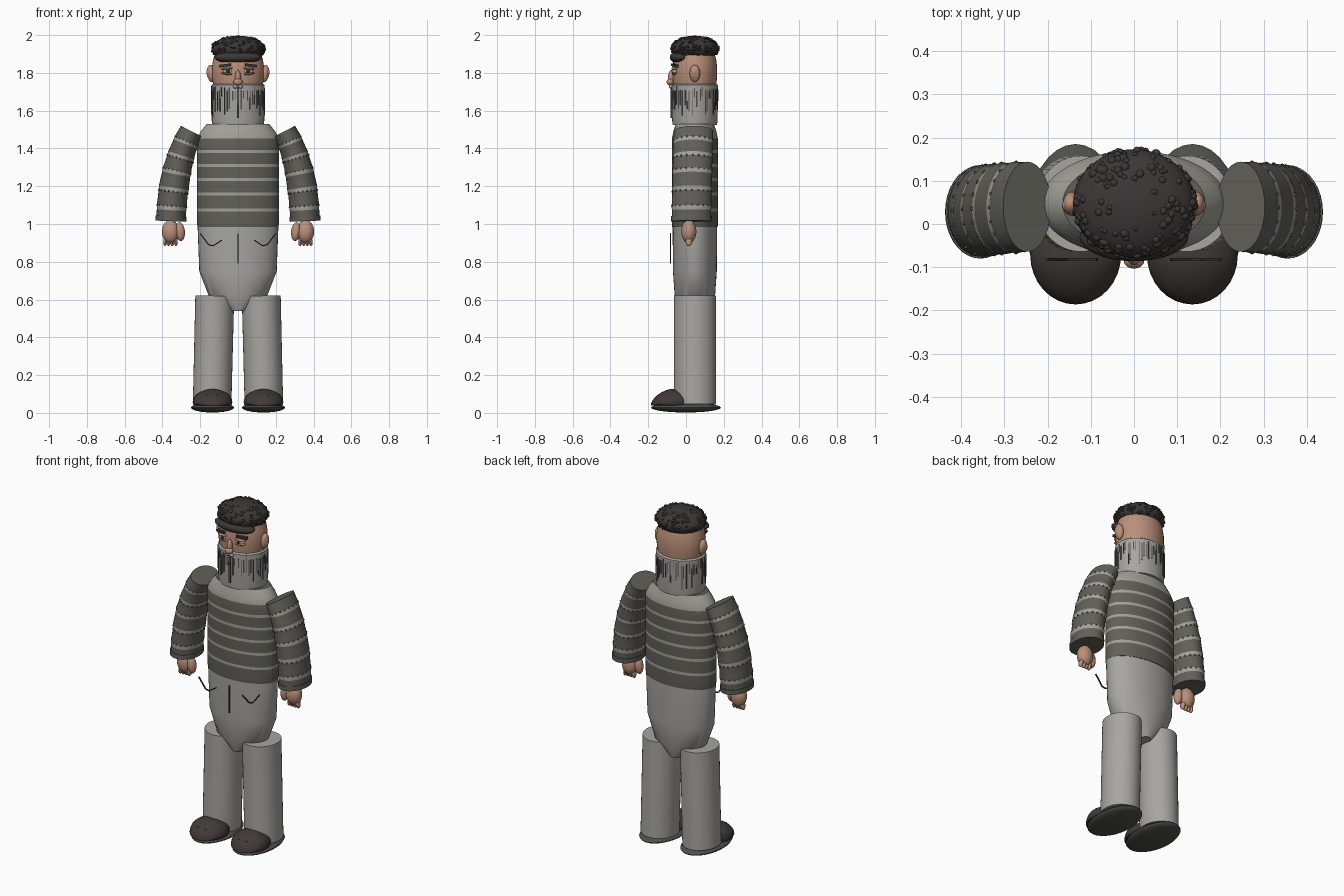
import bpy, bmesh, math, random
from mathutils import Vector, Matrix

if "Cube" in bpy.data.objects:
    bpy.data.objects.remove(bpy.data.objects["Cube"])

random.seed(4)
CY = 0.047  # body centre line in y


def mat(name, rgb):
    m = bpy.data.materials.new(name)
    m.diffuse_color = [(c / 255 / 12.92 if c < 11 else ((c / 255 + .055) / 1.055) ** 2.4) for c in rgb] + [1]
    m.use_nodes = True
    m.node_tree.nodes["Principled BSDF"].inputs["Base Color"].default_value = m.diffuse_color
    return m


SKIN = mat("skin", (186, 144, 122))
HAIR = mat("hair_black", (60, 55, 54))
SHOE = mat("shoe_black", (64, 57, 55))
KNIT = mat("sweater_dark_grey", (97, 96, 89))
STRIPE = mat("stripe_light_grey", (162, 161, 153))
CLOTH = mat("trouser_grey", (168, 166, 161))
SOLE = mat("sole_grey", (78, 78, 73))
LINE = mat("line_dark", (50, 50, 50))
WHITE = mat("eye_white", (205, 203, 196))


def finish(bm, name, *mats):
    bmesh.ops.recalc_face_normals(bm, faces=bm.faces[:])
    me = bpy.data.meshes.new(name)
    bm.to_mesh(me)
    bm.free()
    for m in mats:
        me.materials.append(m)
    ob = bpy.data.objects.new(name, me)
    bpy.context.collection.objects.link(ob)
    return ob


def loft(name, sections, mats, rule=None, n=40):
    """Sections are (x, y, z, radius across, radius in y), ringed square to their path."""
    bm = bmesh.new()
    rings = []
    for i, (x, y, z, a, b) in enumerate(sections):
        p, q = sections[max(i - 1, 0)], sections[min(i + 1, len(sections) - 1)]
        t = Vector((q[0] - p[0], 0, q[2] - p[2])).normalized()
        u = Vector((t.z, 0, -t.x))
        rings.append([bm.verts.new(Vector((x, y, z)) + u * a * math.cos(k * math.tau / n)
                      + Vector((0, b * math.sin(k * math.tau / n), 0))) for k in range(n)])
    for i in range(len(rings) - 1):
        for k in range(n):
            j = (k + 1) % n
            f = bm.faces.new((rings[i][k], rings[i][j], rings[i + 1][j], rings[i + 1][k]))
            f.material_index = rule(i) if rule else 0
    bm.faces.new(rings[0])
    bm.faces.new(rings[-1])
    return finish(bm, name, *mats)


def ball(bm, c, r, rot=0, u=24, v=14):
    m = Matrix.Translation(c) @ Matrix.Rotation(rot, 4, 'Y') @ Matrix.Diagonal((*r, 1))
    return bmesh.ops.create_uvsphere(bm, u_segments=u, v_segments=v, radius=1, matrix=m)["verts"]


def balls(name, items, m):
    bm = bmesh.new()
    for it in items:
        ball(bm, *it)
    return finish(bm, name, m)


def box(bm, c, size, rz=0, ry=0):
    m = (Matrix.Translation(c) @ Matrix.Rotation(rz, 4, 'Z') @ Matrix.Rotation(ry, 4, 'Y')
         @ Matrix.Diagonal((*size, 1)))
    bmesh.ops.create_cube(bm, size=1, matrix=m)


def bar(bm, p, q, w=.006):
    """Thin stitched line between two points in the xz plane."""
    p, q = Vector(p), Vector(q)
    d = q - p
    box(bm, (p + q) / 2, (d.length, w, w), ry=-math.atan2(d.z, d.x))


# Striped sweater body, with pale yoke
tors = [(.985, .214, 0), (1.0, .217, 0)]
for z in (1.075, 1.16, 1.235, 1.31, 1.385):
    tors += [(z - .008, .217, 1), (z + .008, .217, 0)]
tors += [(1.452, .217, 1), (1.49, .197, 1), (1.53, .165, 0)]
loft("sweater_body", [(0, CY, z, r, .122 - (.217 - r) * .4) for z, r, _ in tors],
     [KNIT, STRIPE], lambda i: tors[i][2], 48)

# Trouser seat
loft("trouser_seat", [(0, CY, z, a, b) for z, a, b in
     ((.54, .04, .08), (.62, .155, .107), (.75, .205, .116), (.99, .214, .118))], [CLOTH])

# Fly and pocket stitching
bm = bmesh.new()
bar(bm, (0, -.082, .79), (0, -.082, .95))
for s in (-1, 1):
    pts = [(s * .2, -.082, .95), (s * .155, -.082, .89), (s * .13, -.082, .885), (s * .085, -.082, .915)]
    for p, q in zip(pts, pts[1:]):
        bar(bm, p, q)
finish(bm, "trouser_stitching", LINE)

for s, side in ((-1, "left"), (1, "right")):
    # Leg
    loft(side + "_leg", [(s * .137, CY, .045, .102, .111), (s * .123, CY, .62, .103, .111)], [CLOTH])

    # Shoe sole and upper
    balls(side + "_sole", [((s * .135, 0, .028), (.114, .185, .026), 0, 32, 12)], SOLE)
    bm = bmesh.new()
    ball(bm, (s * .135, -.072, .058), (.105, .114, .068), 0, 32, 18)
    for v in bm.verts:
        v.co.z = max(v.co.z, .04)
        v.co.z -= max(0, -.09 - v.co.y) * .2 * (v.co.z > .05)
    finish(bm, side + "_shoe", SHOE)
    bm = bmesh.new()
    box(bm, (s * .135, -.147, .092), (.06, .005, .006))
    finish(bm, side + "_shoe_seam", SOLE)

    # Curved arm with raised stripes and a cuff
    def arm_at(t, grow=0):
        k = 1 - t
        x = k * k * .247 + 2 * k * t * .345 + t * t * .355
        z = k * k * 1.492 + 2 * k * t * 1.31 + t * t * 1.015
        return (s * x, .04 - .012 * t, z, .062 + .016 * min(1, t * 1.6) + grow, .104 + grow)

    ts = [(0, 0)]
    for t in (.16, .34, .52, .7, .88):
        ts += [(t - .07, 0), (t - .02, 1), (t + .02, 0)]
    ts += [(.95, 0), (1, 0)]
    loft(side + "_sleeve", [arm_at(t, .002 if f else 0) for t, f in ts],
         [KNIT, STRIPE], lambda i: ts[i][1], 36)
    loft(side + "_cuff", [arm_at(t, .004) for t in (.955, .97, .985, 1.0)], [KNIT], None, 36)

    # Knitted beads along the stripe edges
    bm = bmesh.new()
    for t in (.14, .36, .5, .72, .86):
        x, y, z, a, b = arm_at(t)
        x2, _, z2, _, _ = arm_at(t + .01)
        d = Vector((x2 - x, 0, z2 - z)).normalized()
        for k in range(20):
            w = k * math.tau / 20
            c = Vector((x, y + b * math.sin(w), z)) + Vector((d.z, 0, -d.x)) * a * math.cos(w)
            ball(bm, c, (.005,) * 3, 0, 6, 4)
    finish(bm, side + "_sleeve_beads", KNIT)

    # Hand: palm, thumb and fingertips
    items = [((s * .357, .015, .96), (.046, .04, .062), 0),
             ((s * .306, .005, .96), (.025, .025, .05), s * .1)]
    items += [((s * (.33 + .018 * k), .015, .91), (.011, .018, .027), -s * .08 * (k - 1), 12, 8)
              for k in range(4)]
    balls(side + "_hand", items, SKIN)

    # Ear
    balls(side + "_ear", [((s * .143, CY, 1.797), (.021, .028, .046), s * .1),
                          ((s * .157, CY - .004, 1.797), (.009, .015, .028), s * .1)], SKIN)

    # Eye, lids, pupil and brow
    balls(side + "_eye", [((s * .055, -.058, 1.81), (.026, .016, .014), 0)], WHITE)
    balls(side + "_pupil", [((s * .053, -.07, 1.81), (.011, .007, .011), 0, 16, 10)], LINE)
    balls(side + "_eyelids", [((s * .056, -.058, 1.823), (.033, .018, .008), s * .1),
                              ((s * .056, -.058, 1.796), (.032, .017, .007), -s * .1)], SKIN)
    bm = bmesh.new()
    box(bm, (s * .067, -.06, 1.84), (.062, .022, .013), s * .3, s * .12)
    finish(bm, side + "_brow", HAIR)

# Head
loft("head", [(0, CY, z, a, b) for z, a, b in
     ((1.72, .128, .11), (1.75, .134, .115), (1.79, .138, .118), (1.83, .138, .118),
      (1.87, .132, .113), (1.92, .115, .1))], [SKIN])
balls("nose", [((0, -.077, 1.775), (.015, .018, .04), 0), ((0, -.084, 1.752), (.024, .019, .019), 0)], SKIN)

# Beard block with dark strands
loft("beard", [(0, CY, z, a, b) for z, a, b in
     ((1.525, .136, .117), (1.545, .139, .12), (1.735, .141, .122), (1.742, .132, .113))], [CLOTH], None, 48)
bm = bmesh.new()
for k in range(56):
    w = (k + random.uniform(-.3, .3)) * math.tau / 56
    h = random.uniform(.04, .15)
    top = 1.732 - random.uniform(0, .03)
    box(bm, (.14 * math.cos(w), CY + .121 * math.sin(w), top - h / 2),
        (.006, random.uniform(.003, .007), h), w)
box(bm, (0, -.077, 1.645), (.013, .009, .17))
finish(bm, "beard_strands", SOLE)
balls("moustache", [((s * .012, -.08, 1.728), (.014, .01, .01), s * .3, 12, 8) for s in (-1, 1)], CLOTH)

# Curly hair cap with small curls, and rolled front peak
balls("hair_cap", [((0, CY, 1.927), (.141, .126, .07), 0, 40, 20)], HAIR)
curls = []
for k in range(190):
    w, e = random.uniform(0, math.tau), math.asin(random.uniform(-.45, .93))
    r = random.uniform(.006, .011)
    curls.append(((.139 * math.cos(w) * math.cos(e), CY + .124 * math.sin(w) * math.cos(e),
                   1.927 + .067 * math.sin(e)), (r, r, r * .8), 0, 10, 6))
balls("hair_curls", curls, HAIR)
balls("hair_peak", [((0, -.03, 1.882), (.126, .056, .034), 0, 32, 16)], HAIR)

# Smooth shading with sharp edges kept
for ob in bpy.context.scene.objects:
    ob.select_set(True)
    bpy.context.view_layer.objects.active = ob
bpy.ops.object.shade_smooth_by_angle(angle=math.radians(35))
